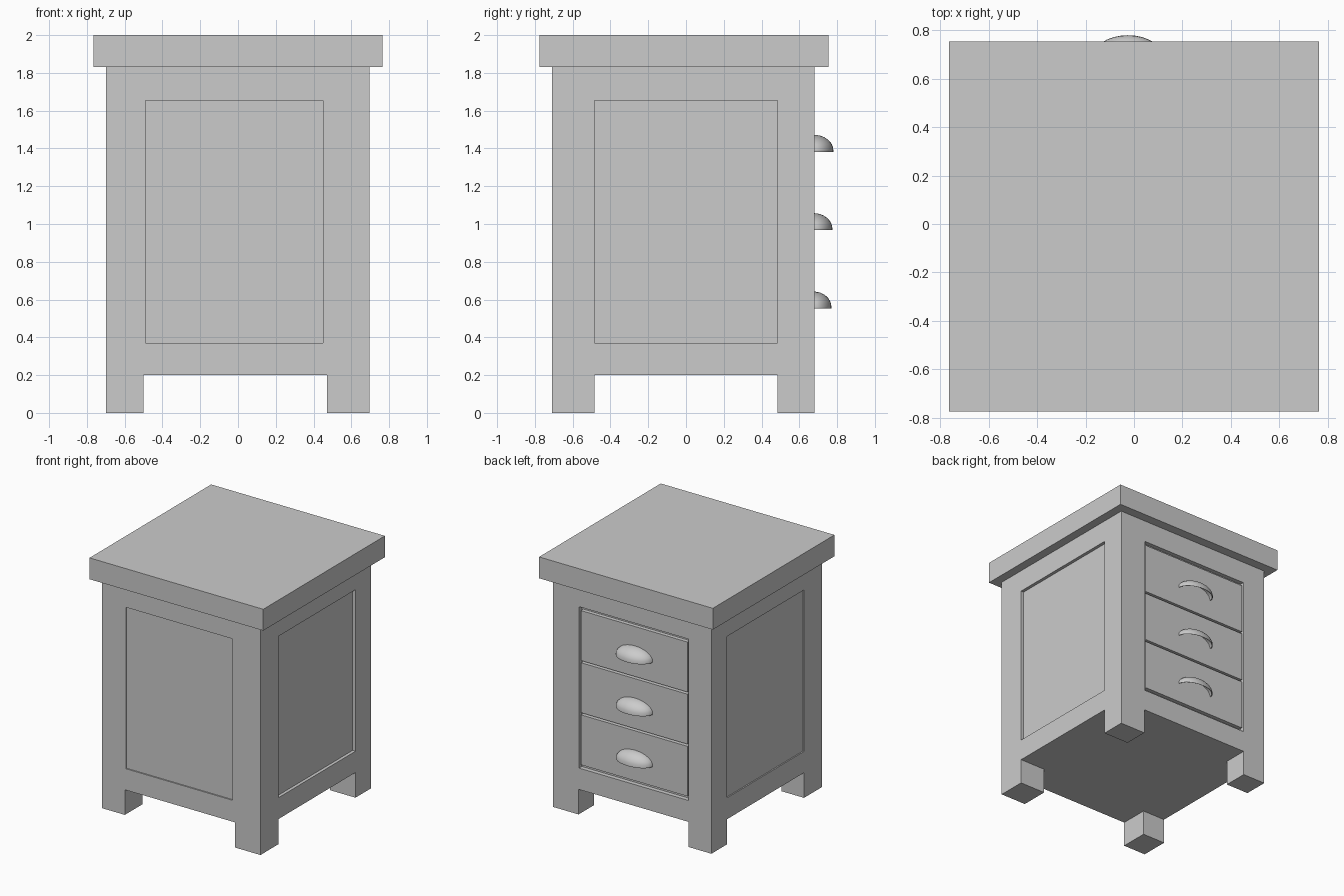
import bpy, bmesh
from mathutils import Vector

if "Cube" in bpy.data.objects:
    bpy.data.objects.remove(bpy.data.objects["Cube"])


def box(name, lo, hi):
    """Axis-aligned box between two corners."""
    lo, hi = Vector(lo), Vector(hi)
    bm = bmesh.new()
    bmesh.ops.create_cube(bm, size=1)
    bmesh.ops.scale(bm, vec=hi - lo, verts=bm.verts)
    bmesh.ops.translate(bm, vec=(lo + hi) / 2, verts=bm.verts)
    return add(name, bm)


def add(name, bm):
    mesh = bpy.data.meshes.new(name)
    bm.to_mesh(mesh)
    bm.free()
    obj = bpy.data.objects.new(name, mesh)
    bpy.context.collection.objects.link(obj)
    return obj


def apply_modifier(obj, mod):
    with bpy.context.temp_override(object=obj, active_object=obj):
        bpy.ops.object.modifier_apply(modifier=mod.name)


def cut(obj, lo, hi):
    """Subtract a box from an object."""
    cutter = box("cutter", lo, hi)
    cutter.hide_render = True
    mod = obj.modifiers.new("cut", 'BOOLEAN')
    mod.operation, mod.solver, mod.object = 'DIFFERENCE', 'EXACT', cutter
    apply_modifier(obj, mod)
    bpy.data.objects.remove(cutter)


# Overhanging top slab
box("top", (-0.765, -0.775, 1.83), (0.765, 0.755, 2.0))

# Cabinet carcass with legs left by two crossing cuts
Z0, Z1 = 0.37, 1.655
cabinet = box("cabinet", (-0.70, -0.71, 0), (0.695, 0.68, 1.83))
cut(cabinet, (-0.50, -1, -0.1), (0.47, 1, 0.20))
cut(cabinet, (-1, -0.485, -0.1), (1, 0.485, 0.20))

# Recessed panels on front, right and left, and the drawer opening at the back
cut(cabinet, (-0.49, -1, Z0), (0.45, -0.70, Z1))
cut(cabinet, (0.67, -0.485, Z0), (1, 0.485, Z1))
cut(cabinet, (-1, -0.485, Z0), (-0.69, 0.485, Z1))
cut(cabinet, (-0.497, 0.645, Z0), (0.465, 1, Z1))


def cup_handle(name, loc, size):
    """Hollow quarter-ellipsoid cup pull, open at the bottom."""
    bm = bmesh.new()
    bmesh.ops.create_uvsphere(bm, u_segments=32, v_segments=16, radius=1)
    for normal in ((0, 1, 0), (0, 0, 1)):
        bmesh.ops.bisect_plane(bm, geom=bm.verts[:] + bm.edges[:] + bm.faces[:],
                               plane_co=(0, 0, 0), plane_no=normal, clear_inner=True)
    bmesh.ops.scale(bm, vec=size, verts=bm.verts)
    obj = add(name, bm)
    obj.location = loc
    mod = obj.modifiers.new("shell", 'SOLIDIFY')
    mod.thickness, mod.offset = 0.008, -1
    apply_modifier(obj, mod)
    bpy.ops.object.select_all(action='DESELECT')
    obj.select_set(True)
    bpy.context.view_layer.objects.active = obj
    bpy.ops.object.shade_smooth_by_angle(angle=0.7)


# Three drawers with cup handles
for i, tip in enumerate((0.77, 0.775, 0.78)):
    z = 0.5975 + 0.415 * i
    box(f"drawer_{i + 1}", (-0.485, 0.64, z - 0.199), (0.453, 0.676, z + 0.199))
    cup_handle(f"handle_{i + 1}", (-0.025, 0.675, z - 0.037), (0.155, tip - 0.675, 0.082))
